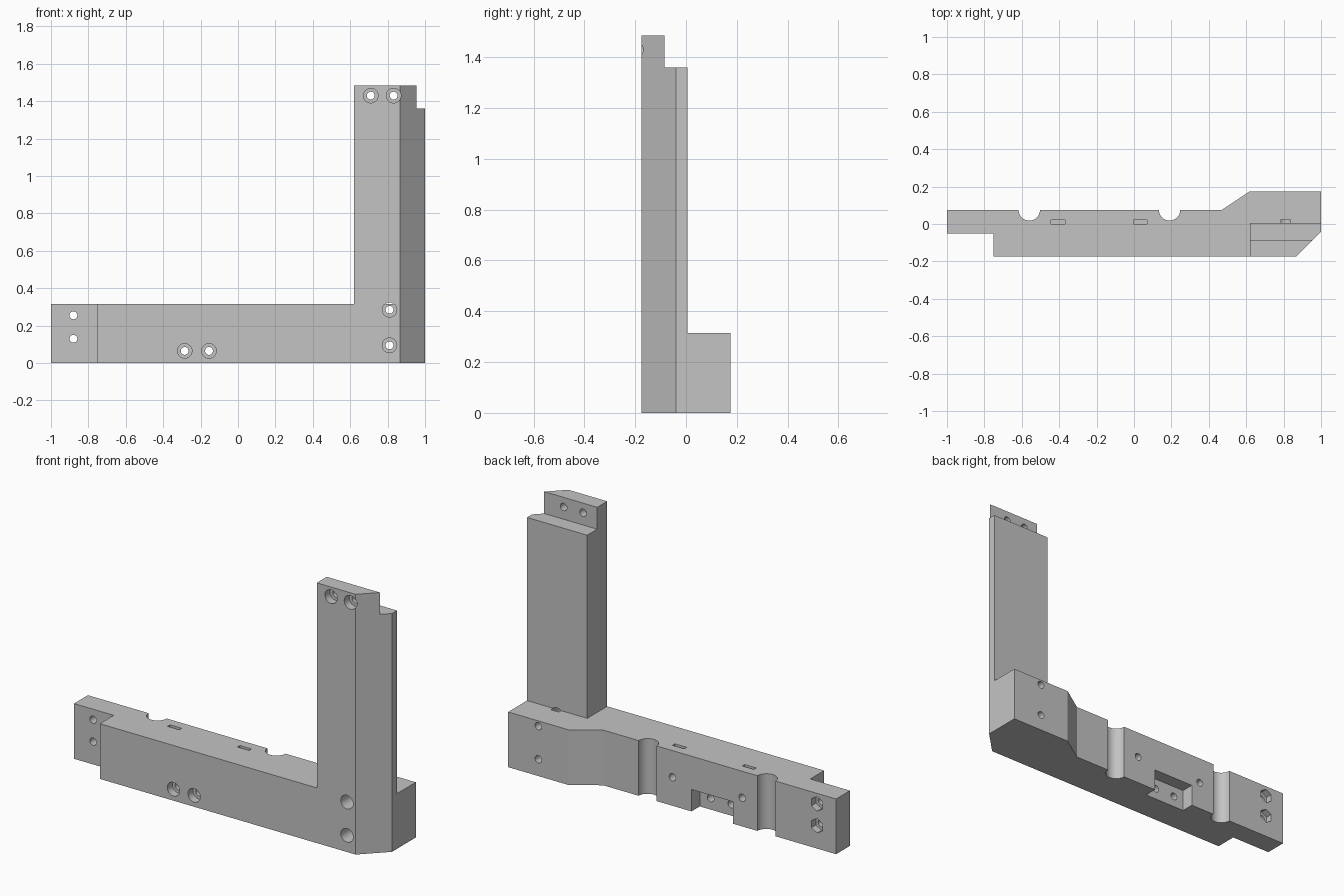
import bpy, bmesh, math
from mathutils import Matrix

cube = bpy.data.objects.get("Cube")
if cube:
    bpy.data.objects.remove(cube, do_unlink=True)

grey = bpy.data.materials.new("plain grey")
grey.use_nodes = True
grey.diffuse_color = (0.55, 0.55, 0.55, 1)
grey.node_tree.nodes["Principled BSDF"].inputs["Base Color"].default_value = (0.55, 0.55, 0.55, 1)


def finish(bm, name):
    bmesh.ops.recalc_face_normals(bm, faces=bm.faces)
    mesh = bpy.data.meshes.new(name)
    bm.to_mesh(mesh)
    bm.free()
    mesh.materials.append(grey)
    obj = bpy.data.objects.new(name, mesh)
    bpy.context.collection.objects.link(obj)
    return obj


def prism(name, outline, z0, z1):
    """Extrude a plan outline from z0 to z1."""
    bm = bmesh.new()
    face = bm.faces.new([bm.verts.new((x, y, z0)) for x, y in outline])
    new = bmesh.ops.extrude_face_region(bm, geom=[face])["geom"]
    verts = [v for v in new if isinstance(v, bmesh.types.BMVert)]
    bmesh.ops.translate(bm, verts=verts, vec=(0, 0, z1 - z0))
    return finish(bm, name)


def box(name, x0, x1, y0, y1, z0, z1):
    return prism(name, [(x0, y0), (x1, y0), (x1, y1), (x0, y1)], z0, z1)


def bore(name, x, z, r, y0, y1, sides=32):
    """Cylinder or hexagon running front to back."""
    bm = bmesh.new()
    bmesh.ops.create_cone(bm, cap_ends=True, segments=sides, radius1=r, radius2=r, depth=y1 - y0)
    bmesh.ops.transform(bm, verts=bm.verts, matrix=Matrix.Translation((x, (y0 + y1) / 2, z))
                        @ Matrix.Rotation(math.pi / 2, 4, 'X'))
    return finish(bm, name)


def combine(target, tool, operation):
    mod = target.modifiers.new(tool.name, 'BOOLEAN')
    mod.operation, mod.solver, mod.object = operation, 'EXACT', tool
    bpy.ops.object.select_all(action='DESELECT')
    bpy.context.view_layer.objects.active = target
    target.select_set(True)
    bpy.ops.object.modifier_apply(modifier=mod.name)
    bpy.data.objects.remove(tool, do_unlink=True)


FRONT, BACK, TOP = -0.175, 0.175, 0.315

# Horizontal arm with stepped end, chamfered corner and thick heel
bracket = prism("angle_bracket", [
    (-1, -0.05), (-0.75, -0.05), (-0.75, FRONT), (0.865, FRONT), (1, -0.04),
    (1, BACK), (0.62, BACK), (0.47, 0.075), (-1, 0.075)], 0, TOP)

# Upright post, then the thinner tongue at its top
post = prism("post", [(0.62, FRONT), (0.865, FRONT), (1, -0.04), (1, 0.005), (0.62, 0.005)], 0, 1.485)
combine(post, box("tongue_step", 0.5, 1.1, -0.085, 0.1, 1.36, 1.6), 'DIFFERENCE')
combine(bracket, post, 'UNION')

cutters = []

# Round vertical grooves in the back
for x in (-0.56, 0.19):
    ring = [(x + 0.057 * math.cos(a * math.tau / 40), 0.075 + 0.057 * math.sin(a * math.tau / 40))
            for a in range(40)]
    cutters.append(prism("groove", ring, -0.1, 0.5))

# Nut slots from the top with blind holes from the back
for x in (-0.407, 0.033):
    cutters.append(box("nut_slot", x - 0.037, x + 0.037, 0, 0.022, 0.125, 0.5))
    cutters.append(bore("blind_hole", x, 0.163, 0.021, -0.04, 0.2))

# Notch under the back
cutters.append(box("notch", -0.35, -0.087, 0, 0.2, -0.1, 0.125))

# Counterbored screw holes: x, z, counterbore end
for x, z, end in ((-0.285, 0.065, -0.13), (-0.155, 0.065, -0.13),
                  (0.71, 1.43, -0.13), (0.832, 1.43, -0.13),
                  (0.81, 0.285, 0.025), (0.81, 0.095, 0.025)):
    cutters.append(bore("counterbore", x, z, 0.039, -0.3, end))
    cutters.append(bore("screw_hole", x, z, 0.021, -0.3, 0.3))

# End holes with hexagonal nut pockets at the back
for z in (0.13, 0.255):
    cutters.append(bore("end_hole", -0.88, z, 0.021, -0.3, 0.3))
    cutters.append(bore("nut_pocket", -0.88, z, 0.041, 0.035, 0.2, 6))

for cutter in cutters:
    combine(bracket, cutter, 'DIFFERENCE')

bpy.ops.object.select_all(action='DESELECT')
bracket.select_set(True)
bpy.context.view_layer.objects.active = bracket
bpy.ops.object.shade_smooth_by_angle(angle=math.radians(25))
